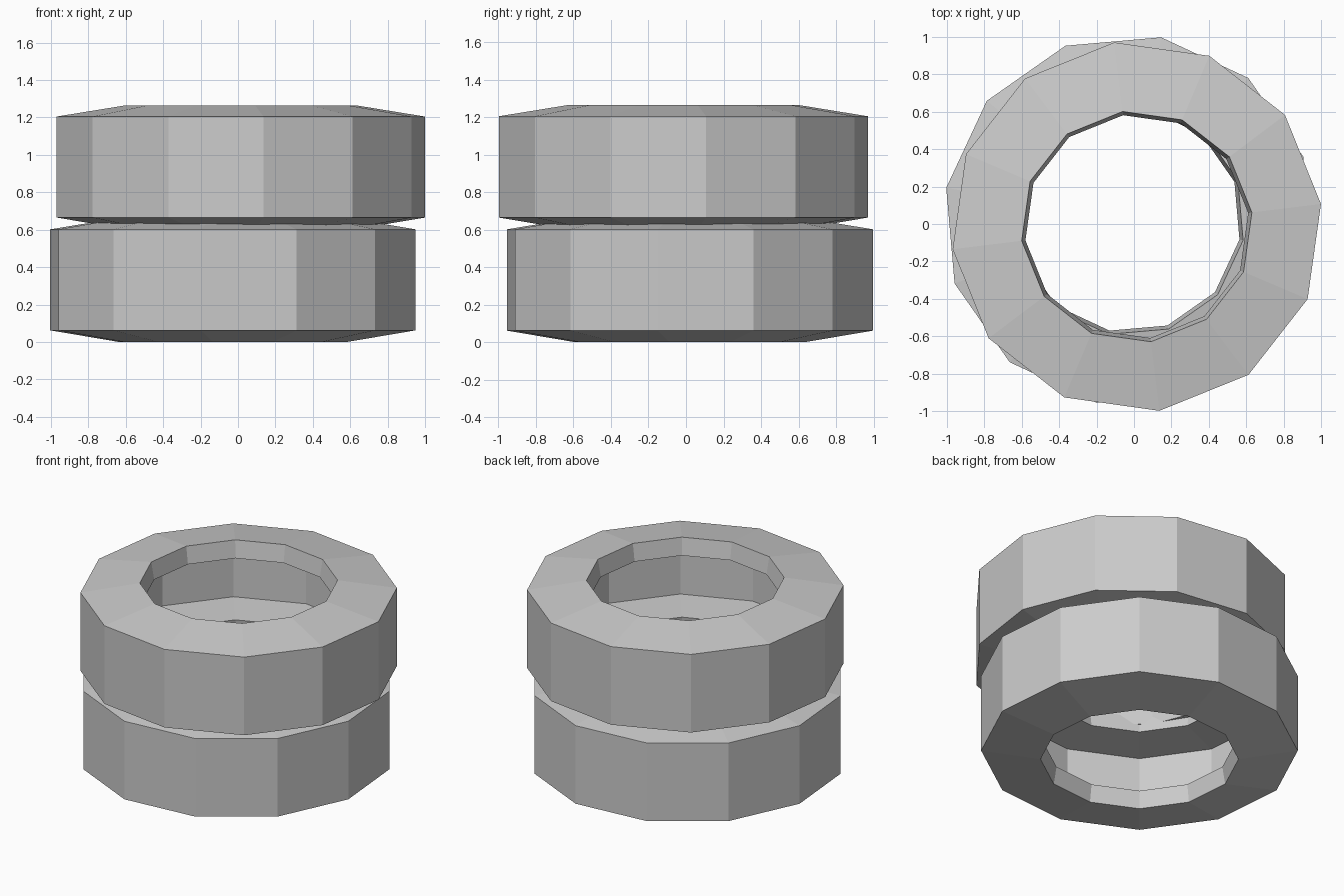
import bpy, bmesh
from math import cos, sin, radians, tau

if "Cube" in bpy.data.objects:
    bpy.data.objects.remove(bpy.data.objects["Cube"])

SIDES = 12
# Closed cross-section (radius, height): outer shell, then hollow inside
PROFILE = [(0.62, 0.0), (0.992, 0.062), (0.992, 0.602), (0.62, 0.662),
           (0.60, 0.544), (0.90, 0.524), (0.90, 0.138), (0.60, 0.118)]


def hollow_ring(name, centre, base_z, phase):
    bm = bmesh.new()
    loops = []
    for i in range(SIDES):
        a = radians(phase) + tau * i / SIDES
        loops.append([bm.verts.new((centre[0] + r * cos(a),
                                    centre[1] + r * sin(a), base_z + z))
                      for r, z in PROFILE])
    n = len(PROFILE)
    for i in range(SIDES):
        p, q = loops[i], loops[(i + 1) % SIDES]
        for j in range(n):
            k = (j + 1) % n
            bm.faces.new((p[j], q[j], q[k], p[k]))
    bmesh.ops.recalc_face_normals(bm, faces=bm.faces)
    mesh = bpy.data.meshes.new(name)
    bm.to_mesh(mesh)
    bm.free()
    obj = bpy.data.objects.new(name, mesh)
    bpy.context.collection.objects.link(obj)
    return obj


# Two stacked tyres, slightly shifted and turned against each other
hollow_ring("lower_tyre", (-0.027, 0.021), 0.0, 20)
hollow_ring("upper_tyre", (0.015, -0.014), 0.603, 7)
